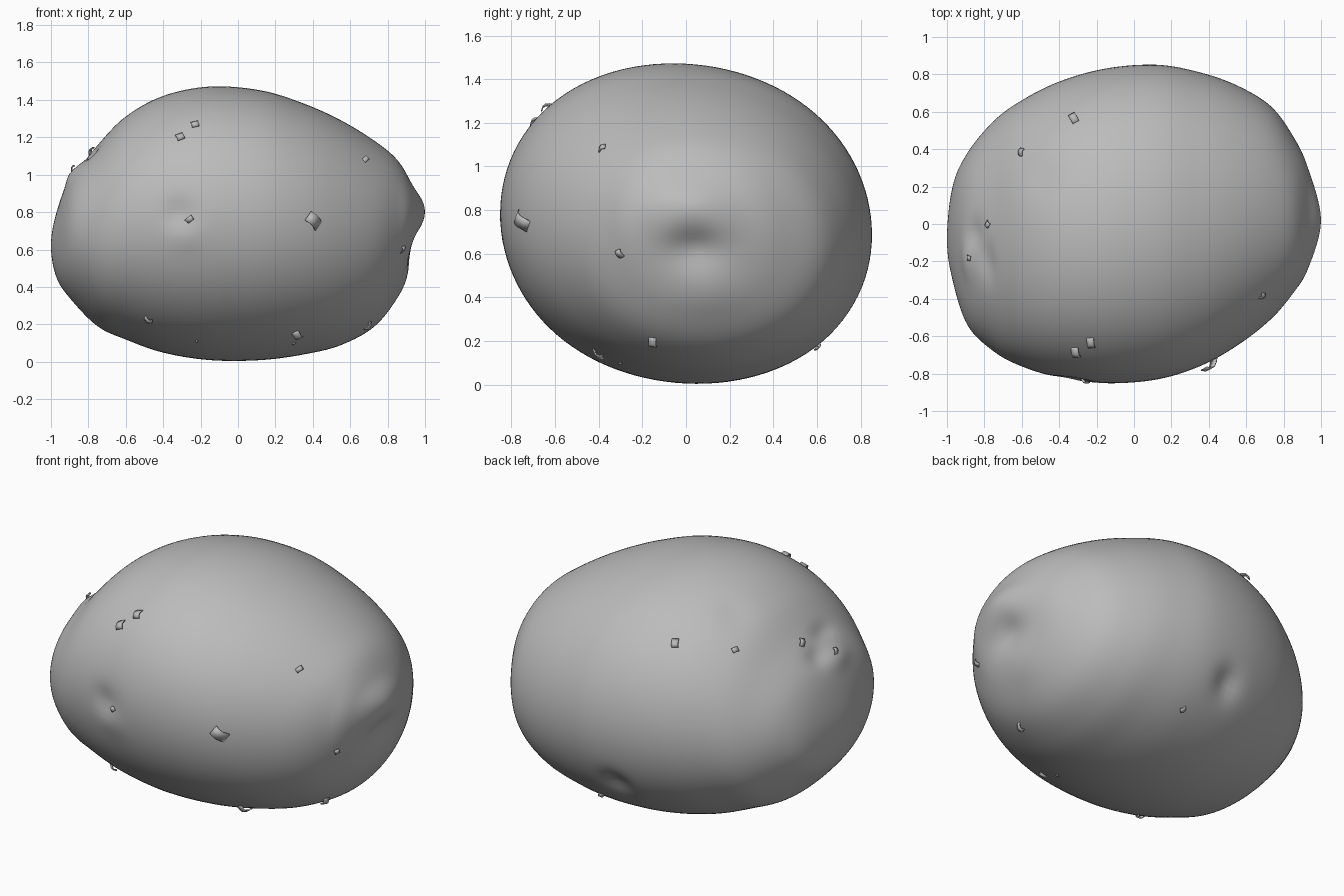
import bpy, bmesh, math, random
from mathutils import Vector, Matrix
from mathutils.bvhtree import BVHTree

random.seed(4)
cube = bpy.data.objects.get("Cube")
if cube:
    bpy.data.objects.remove(cube, do_unlink=True)

skin = bpy.data.materials.new("grey skin")
skin.use_nodes = True
GREY = (0.5, 0.5, 0.5, 1)
skin.diffuse_color = GREY
skin.node_tree.nodes["Principled BSDF"].inputs["Base Color"].default_value = GREY


def add_object(name, bm):
    mesh = bpy.data.meshes.new(name)
    bm.to_mesh(mesh)
    bm.free()
    mesh.materials.append(skin)
    obj = bpy.data.objects.new(name, mesh)
    bpy.context.collection.objects.link(obj)
    return obj


# Body outline along x: x, top z, bottom z, back y, front y
STATIONS = [
    (-1, .62, .62, -.08, -.08),
    (-.97, .8, .45, .2, -.3),
    (-.89, 1, .33, .38, -.54),
    (-.75, 1.16, .19, .55, -.68),
    (-.6, 1.31, .12, .66, -.76),
    (-.4, 1.42, .05, .76, -.82),
    (-.15, 1.47, .01, .83, -.85),
    (.12, 1.45, .01, .85, -.83),
    (.35, 1.38, .04, .81, -.76),
    (.55, 1.29, .09, .74, -.65),
    (.73, 1.18, .19, .63, -.51),
    (.85, 1.08, .35, .47, -.37),
    (.93, .95, .57, .3, -.24),
    (1, .8, .8, .02, .02),
]


def mirrored(s):
    # Carry the outline through the pole so that the end is rounded
    return (s[0], s[2], s[1], s[4], s[3])


def spline(points, t):
    i = min(int(t), len(points) - 4)
    f = t - i
    a, b, c, d = (Vector(p) for p in points[i:i + 4])
    return b + (c - a) * (f / 2) + (2 * a - 5 * b + 4 * c - d) * (f * f / 2) \
        + (3 * b - a - 3 * c + d) * (f ** 3 / 2)


# Body: lofted rings, slightly skewed and squared ovals
outline = [mirrored(STATIONS[1])] + STATIONS + [mirrored(STATIONS[-2])]
RINGS, SIDES = 104, 112
bm = bmesh.new()
rings = []
for r in range(1, RINGS):
    x, top, bottom, back, front = spline(outline, r / RINGS * (len(STATIONS) - 1))
    ring = []
    for s in range(SIDES):
        a = math.tau * s / SIDES
        skew = math.sin(2 * a)
        k = 1 - .028 * skew + .012 * skew * skew
        ring.append(bm.verts.new((
            x,
            (back + front) / 2 + (back - front) / 2 * k * math.cos(a),
            (top + bottom) / 2 + (top - bottom) / 2 * k * math.sin(a))))
    rings.append(ring)
for lower, upper in zip(rings, rings[1:]):
    for s in range(SIDES):
        n = (s + 1) % SIDES
        bm.faces.new((lower[s], lower[n], upper[n], upper[s]))
for ring, s in ((rings[0], STATIONS[0]), (rings[-1], STATIONS[-1])):
    pole = bm.verts.new((s[0], s[3], s[1]))
    for i in range(SIDES):
        bm.faces.new((pole, ring[i], ring[(i + 1) % SIDES]))
bmesh.ops.recalc_face_normals(bm, faces=bm.faces)
bm.normal_update()

# Eyes and bumps: centre, radius along y, radius along z and x, height
MARKS = [
    ((.95, .04, .62), .13, .09, -.035),
    ((.93, .1, .42), .16, .12, .012),
    ((-.32, -.85, .79), .09, .08, -.025),
    ((-.28, -.85, .68), .1, .08, .01),
    ((-.86, -.05, 1.05), .08, .06, -.02),
    ((-.79, -.2, 1.12), .1, .05, -.02),
    ((-.9, -.2, 1), .1, .06, .015),
    ((-.05, .75, .35), .1, .08, -.035),
    ((-.5, .25, 1.35), .1, .1, -.01),
]
tree = BVHTree.FromBMesh(bm)
centres = [tree.find_nearest(Vector(m[0]))[0] for m in MARKS]
moves = []
for v in bm.verts:
    h = 0
    for centre, (_, wide, tall, height) in zip(centres, MARKS):
        d = v.co - centre
        q = (d.y / wide) ** 2 + (d.x ** 2 + d.z ** 2) / tall ** 2
        h += height * math.exp(-q)
    moves.append(v.normal * h)
for v, move in zip(bm.verts, moves):
    v.co += move
tree = BVHTree.FromBMesh(bm)
body = add_object("potato_body", bm)

# Skin flakes: side they sit on, then the two coordinates across that side
FLAKES = {
    "front": [(-.26, .76), (.4, .75), (.68, 1.08), (-.48, .23)],
    "top": [(-.32, .56), (-.6, .38), (-.78, 0), (-.88, -.18), (-.31, -.68), (-.23, -.63)],
    "end": [(-.3, .6), (-.15, .2), (-.4, .15), (.6, .18)],
    "bottom": [(-.22, -.4), (.3, -.3)],
}
CASTS = {
    "front": (lambda a, b: (a, -3, b), (0, 1, 0)),
    "top": (lambda a, b: (a, b, 3), (0, 0, -1)),
    "end": (lambda a, b: (3, a, b), (-1, 0, 0)),
    "bottom": (lambda a, b: (a, b, -3), (0, 0, 1)),
}


def add_flake(bm, spot, normal, size):
    # A curled strip with one end sunk into the skin
    turn = normal.to_track_quat('Z', 'Y').to_matrix().to_4x4()
    place = Matrix.Translation(spot) @ turn @ Matrix.Rotation(random.uniform(0, math.tau), 4, 'Z')
    rows = []
    for i in range(5):
        u = i / 4
        lift = size * (.5 * math.sin(u * 2.4) - .1)
        rows.append([bm.verts.new(place @ Vector((size * (u - .5), side * size * .3, lift)))
                     for side in (-1, 1)])
    for a, b in zip(rows, rows[1:]):
        bm.faces.new((a[0], b[0], b[1], a[1]))


bm = bmesh.new()
for side, spots in FLAKES.items():
    start, direction = CASTS[side]
    for a, b in spots:
        spot, normal, _, _ = tree.ray_cast(Vector(start(a, b)), Vector(direction))
        if spot:
            big = side == "front" and a > .3 and b < 1
            size = .02 if side == "bottom" else .1 if big else random.uniform(.04, .07)
            add_flake(bm, spot, normal, size)
flakes = add_object("skin_flakes", bm)
solid = flakes.modifiers.new("thickness", 'SOLIDIFY')
solid.thickness = .006

# Smooth shading
for obj in (body, flakes):
    bpy.ops.object.select_all(action='DESELECT')
    obj.select_set(True)
    bpy.context.view_layer.objects.active = obj
    bpy.ops.object.shade_smooth_by_angle(angle=math.radians(50))
